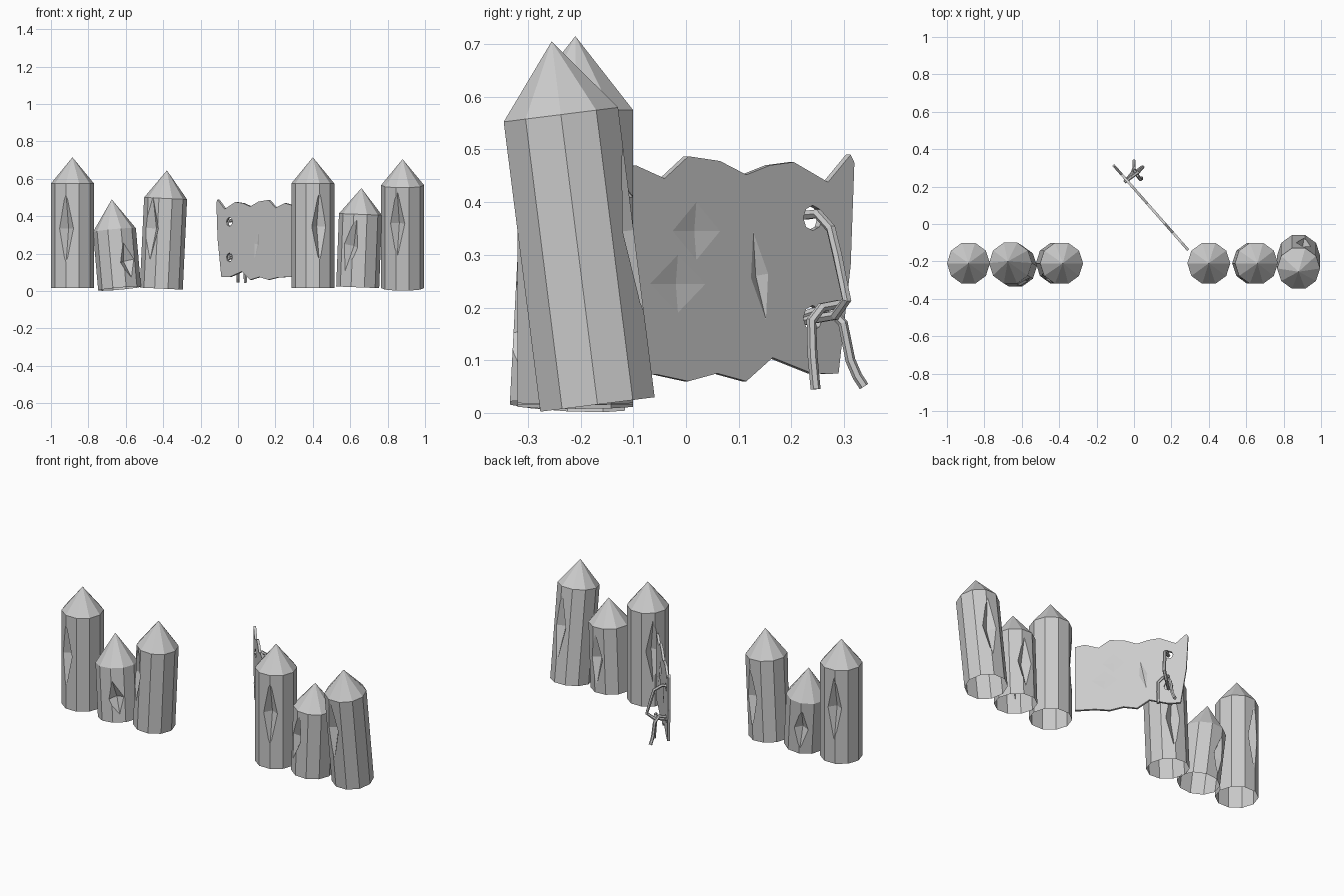
import bpy, bmesh, math
from mathutils import Matrix, Vector

if "Cube" in bpy.data.objects:
    bpy.data.objects.remove(bpy.data.objects["Cube"])


def make_object(name, bm):
    bmesh.ops.recalc_face_normals(bm, faces=bm.faces)
    mesh = bpy.data.meshes.new(name)
    bm.to_mesh(mesh)
    bm.free()
    ob = bpy.data.objects.new(name, mesh)
    bpy.context.collection.objects.link(ob)
    return ob


def add_gem(bm, matrix, sx, sy, sz):
    # elongated octahedron used to chip wood
    pts = [(sx, 0, 0), (-sx, 0, 0), (0, sy, 0), (0, -sy, 0), (0, 0, sz), (0, 0, -sz)]
    vs = [bm.verts.new(matrix @ Vector(p)) for p in pts]
    for a in (0, 1):
        for b in (2, 3):
            for c in (4, 5):
                bm.faces.new((vs[a], vs[b], vs[c]))


def carve(ob, cutter_bm):
    cutter = make_object("chip_cutter", cutter_bm)
    cutter.hide_render = True
    mod = ob.modifiers.new("chips", 'BOOLEAN')
    mod.operation, mod.solver, mod.object = 'DIFFERENCE', 'EXACT', cutter
    bpy.context.view_layer.update()
    dg = bpy.context.evaluated_depsgraph_get()
    mesh = bpy.data.meshes.new_from_object(ob.evaluated_get(dg))
    ob.modifiers.clear()
    ob.data = mesh
    bpy.data.objects.remove(cutter)


def log(name, base, tip, cone_h, chips):
    base, tip = Vector(base), Vector(tip)
    h, r, n = (tip - base).length, 0.115, 10
    bm = bmesh.new()
    ring = [(r * math.cos(math.tau * i / n), r * math.sin(math.tau * i / n)) for i in range(n)]
    low = [bm.verts.new((x, y, 0)) for x, y in ring]
    high = [bm.verts.new((x, y, h - cone_h)) for x, y in ring]
    top = bm.verts.new((0, 0, h))
    bm.faces.new(low)
    for i in range(n):
        j = (i + 1) % n
        bm.faces.new((low[i], low[j], high[j], high[i]))
        bm.faces.new((high[i], high[j], top))
    ob = make_object(name, bm)
    cut = bmesh.new()
    for angle, z, half_h, twist in chips:
        m = (Matrix.Rotation(math.radians(angle), 4, 'Z') @ Matrix.Translation((0.112, 0, z))
             @ Matrix.Rotation(math.radians(twist), 4, 'X'))
        add_gem(cut, m, 0.045, 0.05, half_h)
    carve(ob, cut)
    # logs are open underneath
    bm = bmesh.new()
    bm.from_mesh(ob.data)
    bottom = [f for f in bm.faces if f.calc_center_median().z < 1e-4]
    bmesh.ops.delete(bm, geom=bottom, context='FACES_ONLY')
    bm.to_mesh(ob.data)
    bm.free()
    ob.rotation_mode = 'QUATERNION'
    ob.rotation_quaternion = Vector((0, 0, 1)).rotation_difference(tip - base)
    ob.location = base


# six pointed logs: base, tip, point height, chips (angle, height, half height, twist)
log("log_left_outer", (-0.885, -0.21, 0.015), (-0.885, -0.21, 0.715), 0.14,
    [(252, 0.32, 0.19, 0), (105, 0.33, 0.19, 0)])
log("log_left_middle", (-0.633, -0.225, 0.013), (-0.675, -0.2, 0.49), 0.165,
    [(300, 0.14, 0.10, 10), (110, 0.15, 0.12, 0)])
log("log_left_inner", (-0.41, -0.21, 0.013), (-0.38, -0.21, 0.645), 0.15,
    [(232, 0.32, 0.18, 0), (70, 0.25, 0.18, 0)])
log("log_gate_post", (0.40, -0.21, 0.015), (0.40, -0.21, 0.715), 0.14,
    [(288, 0.33, 0.19, 0), (140, 0.33, 0.19, 0)])
log("log_right_middle", (0.64, -0.21, 0.02), (0.66, -0.21, 0.55), 0.14,
    [(245, 0.22, 0.16, -12), (80, 0.2, 0.15, 0)])
log("log_right_outer", (0.88, -0.168, 0.016), (0.88, -0.255, 0.705), 0.14,
    [(255, 0.36, 0.18, 0), (75, 0.32, 0.19, 0)])

# gate panel: an open board with ragged edges, drawn as (y, z)
N = Vector((0.75, 0.66, 0)).normalized()
D = Vector((-0.88, 1, 0)).normalized()


def on_gate(y, z, off=0.0):
    return Vector((0.29 - (y + 0.14) * 0.88, y, z)) + N * off


outline = [(-0.14, .46), (-0.10, .47), (-0.045, .445), (0, .487), (.06, .478), (.11, .452),
           (.155, .47), (.2, .476), (.265, .438), (.308, .49), (.315, .475), (.308, .28),
           (.285, .075), (.27, .074), (.235, .075), (.16, .105), (.11, .06), (.055, .075),
           (0, .06), (-.06, .073), (-.14, .075)]
T = 0.007
bm = bmesh.new()
front = [bm.verts.new(on_gate(y, z, -T)) for y, z in outline]
back = [bm.verts.new(on_gate(y, z, T)) for y, z in outline]
bm.faces.new(front)
bm.faces.new(back[::-1])
for i in range(len(outline)):
    j = (i + 1) % len(outline)
    bm.faces.new((front[i], front[j], back[j], back[i]))
gate = make_object("gate_panel", bm)


def gate_matrix(y, z, off, turn=0.0):
    m = Matrix((D, (0, 0, 1), N)).transposed().to_4x4()
    return Matrix.Translation(on_gate(y, z, off)) @ m @ Matrix.Rotation(math.radians(turn), 4, 'Z')


# crack, shallow dents and two rope holes
cut = bmesh.new()
add_gem(cut, gate_matrix(.135, .26, T, 11), 0.022, 0.085, 0.011)
add_gem(cut, gate_matrix(-.02, .245, T), 0.07, 0.055, 0.006)
add_gem(cut, gate_matrix(.015, .345, T), 0.06, 0.055, 0.006)
add_gem(cut, gate_matrix(.07, .25, -T, 11), 0.02, 0.08, 0.006)
for z in (.37, .18):
    bmesh.ops.create_cone(cut, cap_ends=True, segments=8, radius1=0.024, radius2=0.024,
                          depth=0.1, matrix=gate_matrix(.236, z, 0))
carve(gate, cut)


def rope(name, pts):
    cu = bpy.data.curves.new(name, 'CURVE')
    cu.dimensions = '3D'
    cu.bevel_depth, cu.bevel_resolution, cu.use_fill_caps = 0.0095, 1, True
    sp = cu.splines.new('POLY')
    sp.points.add(len(pts) - 1)
    for p, co in zip(sp.points, pts):
        p.co = (*co, 1)
    sp.use_smooth = False
    bpy.context.collection.objects.link(bpy.data.objects.new(name, cu))


# rope handle threaded through the holes, with two hanging ends
rope("rope_loop", [(-.05, .225, .375), (-.015, .25, .378), (.02, .275, .35), (.03, .287, .3),
                   (.047, .305, .215), (.015, .283, .185), (-.05, .225, .175)])
rope("rope_end_long", [(-.05, .225, .185), (-.01, .27, .2), (0, .298, .17), (0, .312, .1),
                       (0, .325, .07), (0, .338, .05)])
rope("rope_end_short", [(0, .29, .206), (.02, .257, .2), (.035, .238, .175), (.038, .24, .11),
                        (.04, .246, .045)])
